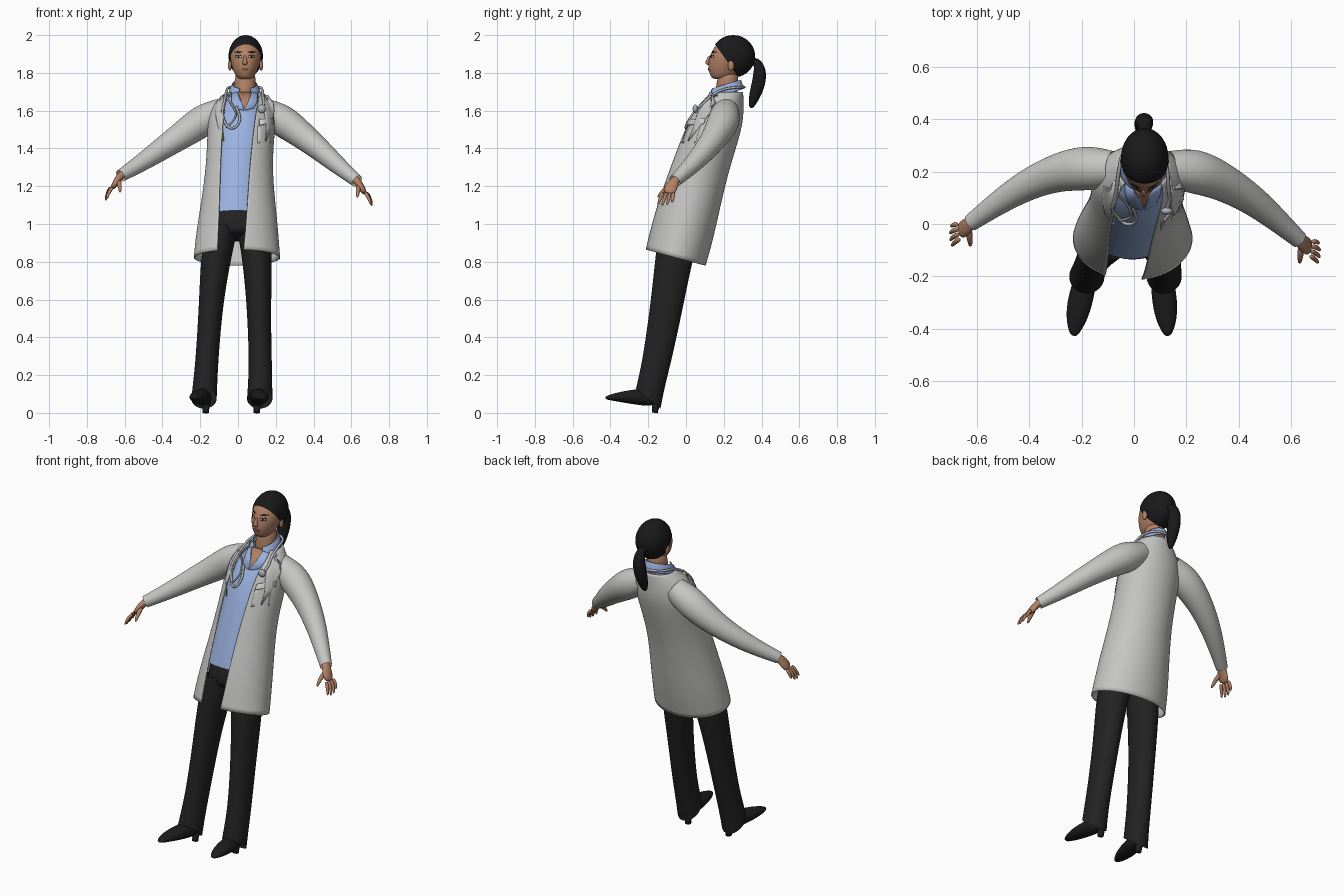
import bpy, bmesh, math
from mathutils import Vector, Matrix
from mathutils.bvhtree import BVHTree

if "Cube" in bpy.data.objects:
    bpy.data.objects.remove(bpy.data.objects["Cube"])


def material(name, r, g, b, rough=0.7):
    m = bpy.data.materials.new(name)
    m.use_nodes = True
    m.diffuse_color = (r, g, b, 1)
    bsdf = next(n for n in m.node_tree.nodes if n.type == 'BSDF_PRINCIPLED')
    bsdf.inputs["Base Color"].default_value = (r, g, b, 1)
    bsdf.inputs["Roughness"].default_value = rough
    return m


WHITE = material("coat_white", .56, .56, .55)
BLUE = material("shirt_blue", .33, .45, .75)
SKIN = material("skin", .45, .22, .13)
BLACK = material("trouser_black", .016, .016, .017)
HAIR = material("hair_black", .01, .01, .011)
SHOE = material("shoe_black", .012, .012, .013)
STEEL = material("tube_grey", .42, .44, .47)
EYE = material("eye_white", .7, .68, .65)
LIP = material("lip_brown", .3, .1, .07)


def finish(name, bm, mat, subsurf=0, thick=0):
    mesh = bpy.data.meshes.new(name)
    bm.to_mesh(mesh)
    bm.free()
    mesh.materials.append(mat)
    mesh.shade_smooth()
    obj = bpy.data.objects.new(name, mesh)
    bpy.context.collection.objects.link(obj)
    if subsurf:
        mod = obj.modifiers.new("smooth", 'SUBSURF')
        mod.levels = mod.render_levels = subsurf
        mod.boundary_smooth = 'PRESERVE_CORNERS'
    if thick:
        mod = obj.modifiers.new("thickness", 'SOLIDIFY')
        mod.thickness, mod.offset = thick, -1
    return obj


def bridge(name, rings, mat, closed=True, caps=True, subsurf=2, thick=0):
    """Join successive rings of points into a skin."""
    bm = bmesh.new()
    rows = [[bm.verts.new(p) for p in ring] for ring in rings]
    n = len(rows[0])
    for low, high in zip(rows, rows[1:]):
        for j in range(n if closed else n - 1):
            k = (j + 1) % n
            bm.faces.new((low[j], low[k], high[k], high[j]))
    if caps and closed:
        bm.faces.new(rows[0][::-1])
        bm.faces.new(rows[-1])
    return finish(name, bm, mat, subsurf, thick)


def loft(name, sections, mat, n=20, **kw):
    """Sections: x, y, z, half width, half depth, slope, optional front gap."""
    rings = []
    for x, y, z, rx, ry, slope, *gap in sections:
        a, b = 0, math.tau * (n - 1) / n
        if gap:
            a = math.asin((gap[1] - x) / rx)
            b = math.tau + math.asin((gap[0] - x) / rx)
        angles = [a + (b - a) * i / (n - 1) for i in range(n)]
        rings.append([(x + rx * math.sin(t), y - ry * math.cos(t),
                       z - slope * ry * math.cos(t)) for t in angles])
    return bridge(name, rings, mat, closed=not gap, **kw)


def sweep(name, path, mat, hint=(0, 1, 0), n=10, **kw):
    """Path: x, y, z, half width along the hint, optional half height."""
    pts = [Vector(p[:3]) for p in path]
    rings = []
    for i, p in enumerate(path):
        t = (pts[min(i + 1, len(pts) - 1)] - pts[max(i - 1, 0)]).normalized()
        side = Vector(hint)
        side = (side - t * side.dot(t)).normalized()
        up = t.cross(side)
        rings.append([pts[i] + side * p[3] * math.cos(a) + up * p[-1] * math.sin(a)
                      for a in (math.tau * j / n for j in range(n))])
    return bridge(name, rings, mat, **kw)


def ball(name, centre, size, mat, cut=None):
    bm = bmesh.new()
    bmesh.ops.create_uvsphere(bm, u_segments=32, v_segments=20, radius=1,
                              matrix=Matrix.Translation(centre) @ Matrix.Diagonal((*size, 1)))
    if cut:
        bmesh.ops.bisect_plane(bm, geom=bm.verts[:] + bm.edges[:] + bm.faces[:],
                               plane_co=cut[0], plane_no=cut[1], clear_inner=True)
    return finish(name, bm, mat)


def on_front(targets):
    """Return a function placing (x, z) on the front of the targets."""
    bpy.context.view_layer.update()
    graph = bpy.context.evaluated_depsgraph_get()
    trees = [BVHTree.FromObject(o, graph) for o in targets]

    def place(x, z, lift):
        hits = [t.ray_cast(Vector((x, -2, z)), Vector((0, 1, 0)))[0] for t in trees]
        return Vector((x, min([h.y for h in hits if h] or [.14]) - lift, z))
    return place


def patch(name, edge_a, edge_b, mat, place, lift=.004, cols=5):
    """Thin plate between two edges, laid on a surface."""
    bm = bmesh.new()
    rows = []
    for (ax, az), (bx, bz) in zip(edge_a, edge_b):
        rows.append([bm.verts.new(place(ax + (bx - ax) * i / cols, az + (bz - az) * i / cols, lift))
                     for i in range(cols + 1)])
    for r, s in zip(rows, rows[1:]):
        for j in range(cols):
            bm.faces.new((r[j], r[j + 1], s[j + 1], s[j]))
    bm.normal_update()
    bmesh.ops.reverse_faces(bm, faces=[f for f in bm.faces if f.normal.y > 0])
    return finish(name, bm, mat, thick=min(lift, .006))


def tube(name, points, radius, mat):
    curve = bpy.data.curves.new(name, 'CURVE')
    curve.dimensions, curve.bevel_depth, curve.bevel_resolution = '3D', radius, 2
    spline = curve.splines.new('NURBS')
    spline.points.add(len(points) - 1)
    spline.use_endpoint_u, spline.order_u = True, 3
    for sp, p in zip(spline.points, points):
        sp.co = (*p, 1)
    curve.materials.append(mat)
    obj = bpy.data.objects.new(name, curve)
    bpy.context.collection.objects.link(obj)
    bpy.ops.object.select_all(action='DESELECT')
    obj.select_set(True)
    bpy.context.view_layer.objects.active = obj
    bpy.ops.object.convert(target='MESH')


# Coat body, open at the front
LEAN = -.27
coat = loft("coat", [
    (-.005, -.055, .822, .23, .16, LEAN, -.11, .03),
    (-.005, -.03, .92, .222, .163, LEAN, -.105, .04),
    (0, .005, 1.06, .205, .162, LEAN, -.1, .05),
    (.005, .065, 1.28, .176, .15, LEAN, -.095, .065),
    (.015, .128, 1.465, .178, .145, LEAN, -.085, .085),
    (.022, .17, 1.58, .182, .135, LEAN, -.075, .1),
    (.03, .2, 1.655, .145, .105, -.2, -.06, .115),
    (.035, .215, 1.7, .095, .088, 0, -.035, .105)], WHITE, n=28, thick=.006)

# Shirt and its collar band
shirt = loft("shirt", [
    (-.01, 0, 1.035, .17, .136, LEAN), (-.005, .03, 1.15, .16, .136, LEAN),
    (.005, .06, 1.28, .15, .128, LEAN), (.015, .126, 1.465, .152, .134, LEAN),
    (.022, .172, 1.58, .14, .115, LEAN), (.03, .2, 1.65, .105, .088, -.1),
    (.035, .213, 1.7, .07, .07, 0)], BLUE, caps=False)
collar = loft("shirt_collar", [
    (.035, .205, 1.685, .088, .1, .3, -.005, .08),
    (.035, .208, 1.715, .08, .092, .3, .0, .075),
    (.035, .212, 1.74, .068, .08, .3, .01, .065)], BLUE, thick=.005)

# Trousers
loft("trouser_hips", [
    (-.005, -.045, .92, .14, .09, LEAN), (-.005, -.025, .96, .165, .115, LEAN),
    (-.005, 0, 1.04, .155, .122, LEAN), (0, .02, 1.1, .14, .112, LEAN)], BLACK)
shape = [(-.2, .075, .068, .066, -.8), (-.178, .18, .064, .068, -.5), (-.15, .3, .061, .075, LEAN),
         (-.1, .58, .064, .085, LEAN), (-.062, .84, .083, .098, LEAN), (-.03, .97, .084, .108, LEAN)]
centres = {"right": (-.18, -.172, -.163, -.143, -.115, -.085),
           "left": (.115, .118, .118, .11, .102, .077)}
for side, xs in centres.items():
    loft(side + "_trouser_leg", [(x, *s) for x, s in zip(xs, shape)], BLACK, caps=False)

# Heeled shoes
for side, heel, toe in (("right", -.17, -.228), ("left", .1, .128)):
    last = [(0, -.15, .075, .038, .036), (.25, -.21, .083, .046, .05), (.6, -.29, .085, .052, .04),
            (.85, -.36, .084, .044, .026), (1, -.41, .081, .024, .014), (1, -.428, .08, .01, .006)]
    sweep(side + "_shoe", [(heel + (toe - heel) * f, *rest) for f, *rest in last], SHOE, hint=(1, 0, 0))
    sweep(side + "_shoe_heel", [(heel, -.165, 0, .017), (heel, -.163, .015, .017), (heel, -.155, .07, .026)],
          SHOE, hint=(1, 0, 0), subsurf=0)

# Sleeves and hands
arms = {
    "right": [(-.08, .21, 1.6, .07), (-.18, .215, 1.553, .092), (-.29, .2, 1.475, .075),
              (-.41, .15, 1.393, .061), (-.52, .08, 1.318, .047), (-.622, .005, 1.255, .034)],
    "left": [(.13, .21, 1.6, .07), (.23, .205, 1.553, .092), (.335, .165, 1.475, .075),
             (.45, .095, 1.38, .06), (.54, .02, 1.3, .047), (.63, -.06, 1.227, .034)]}
for side, path in arms.items():
    s = -1 if side == "right" else 1
    sweep(side + "_sleeve", path, WHITE, n=14, caps=False)
    wrist = Vector(path[-1][:3])
    inner = wrist.lerp(Vector(path[-2][:3]), .2)
    palm = wrist + Vector((s * .018, -.016, -.025))
    knuckle = wrist + Vector((s * .045, -.035, -.07))
    sweep(side + "_palm", [(*inner, .025), (*wrist, .026, .022), (*palm, .036, .02),
                           (*knuckle, .036, .014)], SKIN)
    for name, k, length in (("little", 1.4, .75), ("ring", .5, .95), ("middle", -.4, 1), ("index", -1.3, .9)):
        base = knuckle + Vector((s * .003 * k, k * .02, .012))
        mid = base + Vector((s * .025, -.008 + k * .006, -.035)) * length
        tip = base + Vector((s * .036, -.022 + k * .008, -.075)) * length
        sweep(f"{side}_{name}_finger", [(*base, .011), (*mid, .01), (*tip, .006)], SKIN, n=8)
    thumb = [wrist + Vector(o) for o in ((s * .01, -.02, -.025), (s * .004, -.062, -.05), (s * .002, -.092, -.09))]
    sweep(side + "_thumb", [(*p, r) for p, r in zip(thumb, (.016, .013, .007))], SKIN, (1, 0, 0), n=8)

# Neck, head, nose and ears
neck = sweep("neck", [(.035, .21, 1.64, .062), (.037, .215, 1.72, .058), (.04, .23, 1.82, .057)], SKIN, n=16)
head = loft("head", [
    (.038, .182, 1.765, .03, .04, 0), (.038, .198, 1.785, .052, .07, 0),
    (.038, .21, 1.82, .068, .094, 0), (.04, .225, 1.86, .08, .106, 0),
    (.04, .237, 1.9, .084, .11, 0), (.04, .246, 1.945, .076, .092, 0),
    (.04, .246, 1.975, .05, .06, 0)], SKIN)
sweep("nose", [(.037, .128, 1.892, .007), (.037, .116, 1.868, .01), (.037, .109, 1.851, .015, .011),
               (.037, .124, 1.842, .012, .006)], SKIN, hint=(1, 0, 0))
for side, s in (("right", -1), ("left", 1)):
    ball(side + "_ear", (.04 + s * .083, .238, 1.84), (.01, .017, .028), SKIN)

# Painted face details
face = on_front([head])
for side, s in (("right", -1), ("left", 1)):
    def bar(part, mid, half, low, high, mat, lift):
        x = .037 + s * mid
        patch(f"{side}_{part}", [(x - half, low), (x, low - .002), (x + half, low)],
              [(x - half, high), (x, high + .003), (x + half, high)], mat, face, lift)
    bar("eye_rim", .035, .016, 1.882, 1.893, HAIR, .002)
    bar("eye_white", .035, .013, 1.884, 1.89, EYE, .003)
    bar("iris", .035, .005, 1.884, 1.891, HAIR, .004)
    bar("eyebrow", .036, .02, 1.908, 1.912, HAIR, .002)
patch("lips", [(.015, 1.818), (.037, 1.812), (.059, 1.818)],
      [(.015, 1.82), (.037, 1.826), (.059, 1.82)], LIP, face, .004)

# Hair cap and ponytail
ball("hair_cap", (.041, .25, 1.888), (.091, .116, .112), HAIR, cut=((0, .15, 1.957), (0, .155, .11)))
sweep("ponytail", [(.04, .34, 1.865, .022), (.04, .378, 1.858, .024), (.04, .393, 1.815, .036),
                   (.037, .386, 1.745, .038), (.035, .362, 1.675, .032), (.03, .342, 1.61, .012)],
      HAIR, hint=(1, 0, 0), n=12)

# Open neckline, collar points, lapels and badge
chest = on_front([shirt, collar, neck])
patch("neckline", [(0, 1.7), (.018, 1.655), (.038, 1.605)],
      [(.08, 1.7), (.062, 1.655), (.042, 1.605)], SKIN, chest, .003)
front = on_front([coat, shirt, collar])
for side, s in (("right", -1), ("left", 1)):
    def across(points):
        return [(.035 + s * x, z) for x, z in points]
    patch(side + "_collar_point", across([(.04, 1.7), (.022, 1.655), (.004, 1.605)]),
          across([(.07, 1.69), (.068, 1.645), (.05, 1.615)]), BLUE, chest, .008)
    patch(side + "_lapel", across([(.085, 1.69), (.1, 1.64), (.108, 1.58), (.118, 1.51), (.112, 1.44)]),
          across([(.12, 1.68), (.15, 1.64), (.158, 1.6), (.146, 1.53), (.115, 1.44)]), WHITE, front, .008)
patch("badge", [(.115, 1.525), (.19, 1.53)], [(.115, 1.555), (.19, 1.56)], EYE, front, .02)
patch("breast_pocket", [(.105, 1.43), (.175, 1.43)], [(.105, 1.52), (.175, 1.52)], WHITE, front, .005)

# Stethoscope: neck loop, hanging loop and chest piece
back = [Vector(p) for p in ((-.06, .19, 1.715), (-.045, .28, 1.725), (.035, .318, 1.725),
                            (.115, .28, 1.725), (.13, .19, 1.715))]
hang = [front(x, z, .012) for x, z in ((-.01, 1.62), (.015, 1.57), (0, 1.52), (-.04, 1.5), (-.075, 1.54),
                                       (-.085, 1.6), (-.07, 1.66))]
drop = [front(x, z, .012) for x, z in ((.132, 1.67), (.14, 1.635), (.125, 1.61))]
tube("stethoscope_tube", hang + back + drop, .007, STEEL)
tube("stethoscope_branch", [front(x, z, .012) for x, z in (
    (-.06, 1.67), (-.03, 1.63), (-.005, 1.58), (-.03, 1.54), (-.06, 1.51))], .005, STEEL)
ball("stethoscope_chest_piece", drop[-1] + Vector((0, -.008, 0)), (.022, .014, .022), STEEL)
